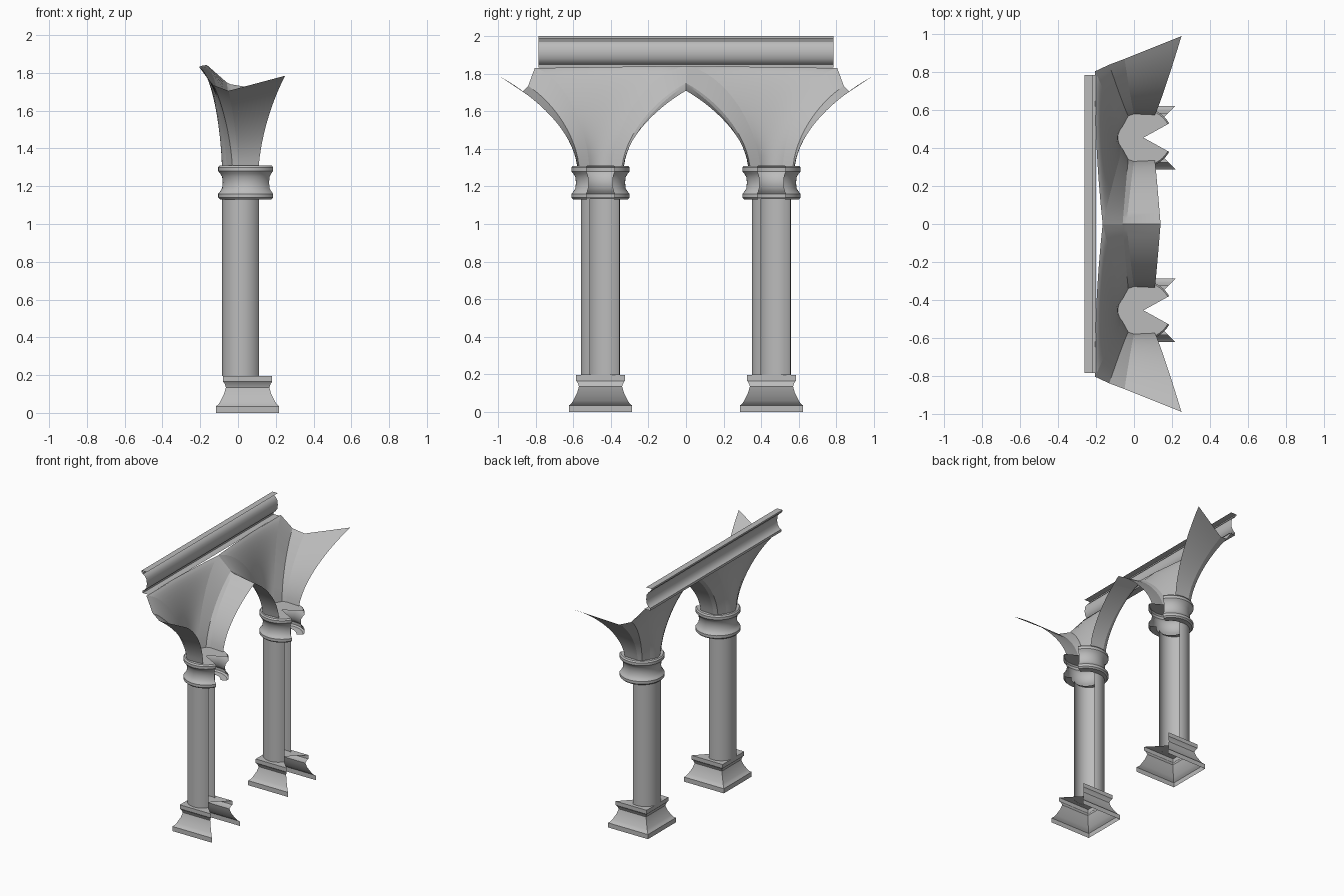
import bpy, math
from mathutils import Vector
from mathutils.geometry import interpolate_bezier

cube = bpy.data.objects.get("Cube")
if cube:
    bpy.data.objects.remove(cube, do_unlink=True)

stone = bpy.data.materials.new("grey stone")
stone.use_nodes = True
GREY = (0.5, 0.5, 0.5, 1)
stone.diffuse_color = GREY
stone.node_tree.nodes["Principled BSDF"].inputs["Base Color"].default_value = GREY

SPRING = 1.31      # height where the vault leaves the capital
COL_Y = 0.455      # distance of each column from the middle


def sheet(name, rows, angle=35):
    """Loft a grid of quads through equally long rows of points."""
    n = len(rows[0])
    verts = [tuple(p) for row in rows for p in row]
    faces = [(r * n + i, r * n + i + 1, (r + 1) * n + i + 1, (r + 1) * n + i)
             for r in range(len(rows) - 1) for i in range(n - 1)]
    mesh = bpy.data.meshes.new(name)
    mesh.from_pydata(verts, [], faces)
    mesh.validate()
    mesh.materials.append(stone)
    ob = bpy.data.objects.new(name, mesh)
    bpy.context.collection.objects.link(ob)
    bpy.ops.object.select_all(action='DESELECT')
    ob.select_set(True)
    bpy.context.view_layer.objects.active = ob
    bpy.ops.object.shade_smooth_by_angle(angle=math.radians(angle))
    return ob


def lathe(name, profile, centre, start, end, segments):
    """Turn a (radius, height) profile through part of a circle."""
    rows = []
    for i in range(segments + 1):
        a = math.radians(start + (end - start) * i / segments)
        rows.append([(centre[0] + max(r, 0.001) * math.cos(a),
                      centre[1] + max(r, 0.001) * math.sin(a), z) for r, z in profile])
    return sheet(name, rows)


def rib(start, end, side, col, full=0.0):
    """Arch curve from the capital; points are (x, distance from column, z)."""
    s, e = Vector(start), Vector(end)
    d = e - s
    h1 = s + Vector((0.12 * d.x, 0.07 * d.y, (0.4 + 0.1 * full) * d.z))
    h2 = s + Vector((0.6 * d.x, 0.55 * d.y, (0.78 + 0.17 * full) * d.z))
    pts = interpolate_bezier(s, h1, h2, e, 15)
    return [Vector((p.x, col + side * p.y, p.z)) for p in pts]


base_profile = [(0.167, 0), (0.167, 0.035), (0.155, 0.045), (0.145, 0.06), (0.125, 0.10),
                (0.115, 0.135), (0.122, 0.155), (0.13, 0.165), (0.13, 0.195), (0, 0.197)]
capital_profile = [(0.1, 1.13), (0.145, 1.13), (0.155, 1.14), (0.155, 1.16), (0.145, 1.172),
                   (0.134, 1.19), (0.131, 1.22), (0.134, 1.25), (0.145, 1.268),
                   (0.155, 1.28), (0.155, 1.3), (0.147, SPRING), (0, SPRING)]

# (start, end toward the middle, end at the outer cut, curve fullness)
ribs = [
    ((0.11, 0.12), (0.14, COL_Y, 1.71), (0.25, 0.535, 1.785), 0),
    ((0.0, 0.125), (-0.04, COL_Y, 1.74), (-0.05, 0.415, 1.705), 0),
    ((-0.03, 0.115), (-0.06, COL_Y, 1.75), (-0.13, 0.385, 1.735), 0.2),
    ((-0.06, 0.06), (-0.165, COL_Y, 1.842), (-0.205, 0.35, 1.83), 1),
]

for label, sign in (("front", -1), ("rear", 1)):
    col = sign * COL_Y

    # Square moulded base, open toward +x
    lathe(label + "_base", [(r * math.sqrt(2), z) for r, z in base_profile],
          (0.051, col), 45, 315, 3)
    # Round shaft, open along one side
    lathe(label + "_shaft", [(0.105, 0.195), (0.105, 1.135)], (0.021, col), 70, 328, 30)
    # Moulded capital
    lathe(label + "_capital", capital_profile, (0.05, col), 29, 331, 36)

    # Vault arms on both sides of the column
    walls = {}
    for arm, side, pick in (("inner", -sign, 1), ("outer", sign, 2)):
        curves = [rib((*r[0], SPRING), r[pick], side, col, r[3]) for r in ribs]
        sheet(f"{label}_{arm}_vault", curves, 20)
        walls[arm] = curves[-1]

    # Wall web fanning out between the two arms
    web = []
    for j in range(13):
        t = j / 12
        row = []
        for i, (a, b) in enumerate(zip(walls["outer"], walls["inner"])):
            p = a.lerp(b, t)
            low = 1 - i / 14
            p.x -= 4 * t * (1 - t) * (0.025 * low + 0.012 * (1 - low))
            row.append(p)
        web.append(row)
    sheet(label + "_wall_web", web, 40)

# Cornice running along the wall
cornice_profile = [(-0.2, 1.832), (-0.25, 1.832), (-0.25, 1.85), (-0.235, 1.857),
                   (-0.22, 1.88), (-0.215, 1.91), (-0.22, 1.945), (-0.235, 1.968),
                   (-0.25, 1.975), (-0.25, 1.985), (-0.26, 1.988), (-0.26, 2.0), (-0.215, 2.0)]
sheet("cornice", [[(x, y, z) for x, z in cornice_profile] for y in (-0.785, 0.785)], 40)
